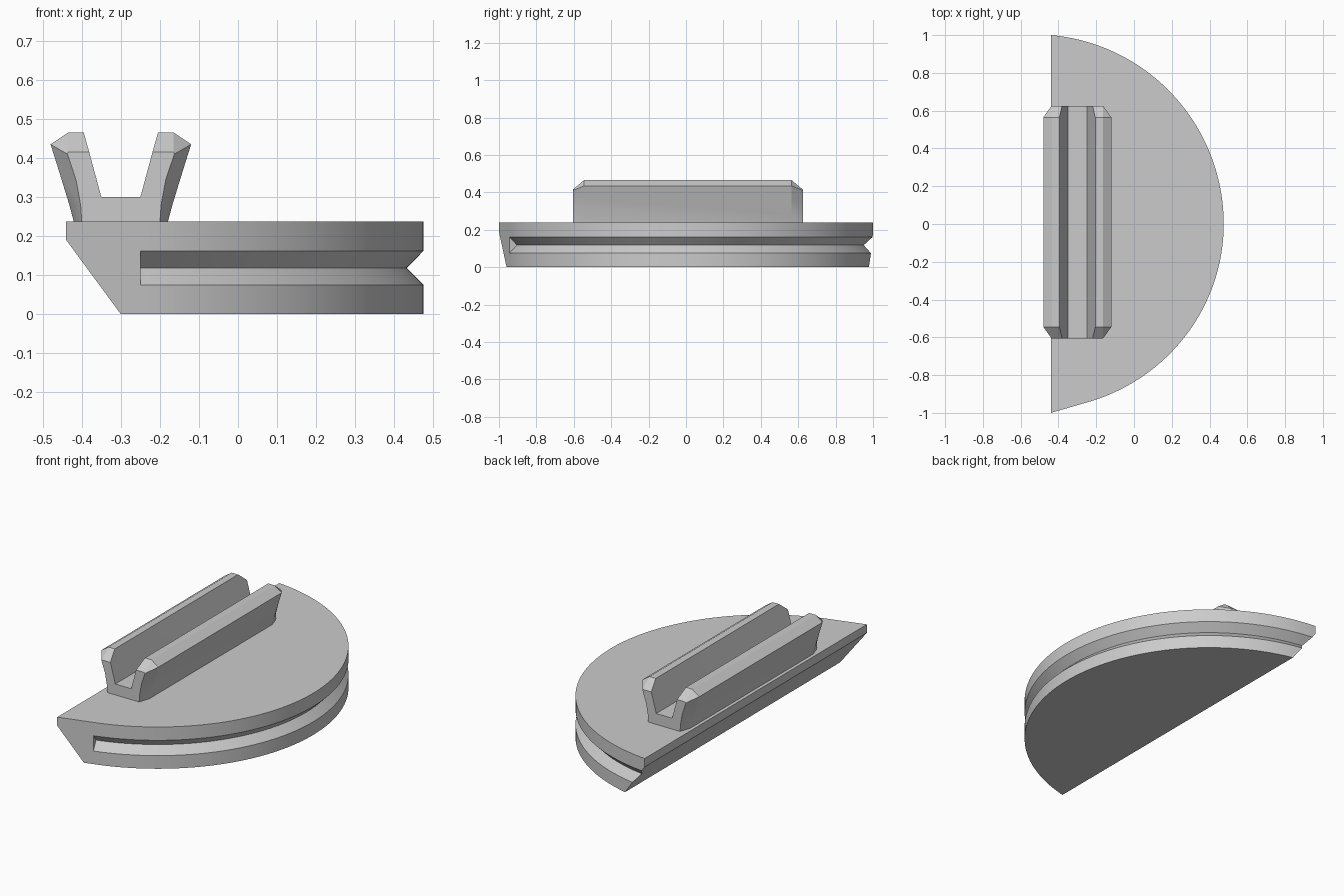
import bpy, bmesh, math
from mathutils import Vector

cube = bpy.data.objects.get("Cube")
if cube:
    bpy.data.objects.remove(cube, do_unlink=True)

grey = bpy.data.materials.new("plain grey")
grey.use_nodes = True
grey.diffuse_color = (0.6, 0.6, 0.6, 1)
grey.node_tree.nodes["Principled BSDF"].inputs["Base Color"].default_value = (0.6, 0.6, 0.6, 1)


def finish(bm, name):
    bmesh.ops.remove_doubles(bm, verts=bm.verts, dist=0.0001)
    bmesh.ops.recalc_face_normals(bm, faces=bm.faces)
    mesh = bpy.data.meshes.new(name)
    bm.to_mesh(mesh)
    bm.free()
    mesh.materials.append(grey)
    obj = bpy.data.objects.new(name, mesh)
    bpy.context.collection.objects.link(obj)
    bpy.ops.object.select_all(action='DESELECT')
    obj.select_set(True)
    bpy.context.view_layer.objects.active = obj
    bpy.ops.object.shade_smooth_by_angle(angle=math.radians(25))
    return obj


# Half-disc plate: columns along the rim, with a V groove stopped at the front end
LEFT, CX, R = -0.44, -0.529, 1.004
DECK, GROOVE_TOP, GROOVE_MID, GROOVE_LOW = 0.238, 0.162, 0.118, 0.075
DEPTH = 0.043


def rim(angle):
    y = R * math.sin(angle)
    return Vector((CX + R * math.cos(angle), y if y > 0 else 0.98 * y, 0))


start = Vector((LEFT, -1, 0))
flat_end = rim(-math.acos((-0.21 - CX) / R))
stop = start.lerp(flat_end, (-0.25 - LEFT) / (-0.21 - LEFT))
a0 = -math.acos((-0.21 - CX) / R)
a1 = math.acos((LEFT - CX) / R)
steps = 96
columns = [(start, 0), (stop, 0), (stop, DEPTH)]
columns += [(rim(a0 + (a1 - a0) * i / steps), DEPTH) for i in range(steps + 1)]

bm = bmesh.new()
rows = []
for point, depth in columns:
    inward = (Vector((CX, 0, 0)) - point).normalized() * depth
    column = []
    for z in (DECK, GROOVE_TOP, GROOVE_MID, GROOVE_LOW, 0):
        p = point + inward if z == GROOVE_MID else point
        column.append(bm.verts.new((max(p.x, LEFT), p.y, z)))
    rows.append(column)
for k, (a, b) in enumerate(zip(rows, rows[1:])):
    if k == 1:      # wall closing the groove
        bm.faces.new((a[1], a[2], a[3], b[2]))
        continue
    for i in range(4):
        bm.faces.new((a[i], b[i], b[i + 1], a[i + 1]))
outline = [r for k, r in enumerate(rows) if k != 2]
bmesh.ops.remove_doubles(bm, verts=[v for r in rows[1:3] for j, v in enumerate(r) if j != 2], dist=0.0001)
outline = [r for r in rows if r[0].is_valid]
tops = [r[0] for r in outline]
bm.faces.new(tops)
bm.faces.new([r[4] if r[4].is_valid else rows[1][4] for r in outline])
bm.faces.new(rows[0] + rows[-1][::-1])

# Sloping underside of the straight edge
cut = bmesh.ops.bisect_plane(bm, geom=bm.verts[:] + bm.edges[:] + bm.faces[:],
                             plane_co=(-0.3, 0, 0), plane_no=(-0.19, 0, -0.14), clear_outer=True)
bmesh.ops.holes_fill(bm, edges=[e for e in bm.edges if e.is_boundary], sides=0)
finish(bm, "half_disc_plate")

# Flared channel: sections along y, each half mirrored about its centre line
MID_X, MID_Y, HALF, END = -0.3, 0.01, 0.615, 0.06
end_half = [(0.05, 0.3), (0.081, 0.415), (0.135, 0.415), (0.137, 0.41),
            (0.115, 0.345), (0.103, 0.28), (0.1, 0.235)]
full_half = [(0.05, 0.3), (0.095, 0.465), (0.135, 0.465), (0.18, 0.435),
             (0.158, 0.365), (0.132, 0.28), (0.12, 0.235)]

bm = bmesh.new()
sections = []
for y, half in ((-HALF, end_half), (END - HALF, full_half), (HALF - END, full_half), (HALF, end_half)):
    loop = [(-x, z) for x, z in reversed(half)] + half
    sections.append([bm.verts.new((MID_X + x, MID_Y + y, z)) for x, z in loop])
for a, b in zip(sections, sections[1:]):
    for i in range(len(a)):
        j = (i + 1) % len(a)
        bm.faces.new((a[i], a[j], b[j], b[i]))
for section in (sections[0], sections[-1]):
    bm.faces.new(section)
finish(bm, "flared_channel")
